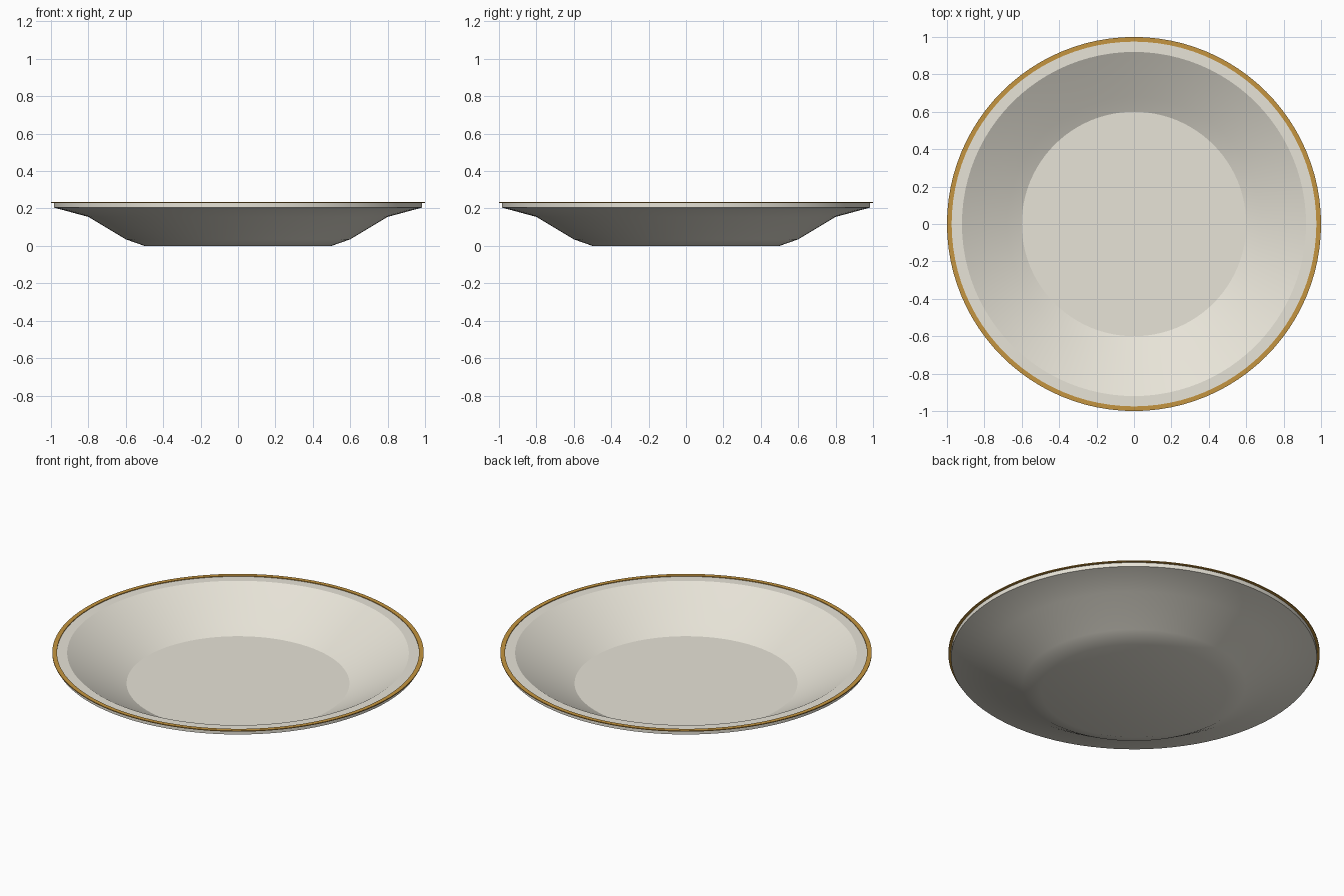
import bpy
import bmesh
import math

SEGMENTS = 96

cube = bpy.data.objects.get("Cube")
if cube:
    bpy.data.objects.remove(cube, do_unlink=True)


def make_material(name, color):
    mat = bpy.data.materials.new(name)
    mat.use_nodes = True
    mat.diffuse_color = color
    mat.node_tree.nodes["Principled BSDF"].inputs["Base Color"].default_value = color
    return mat


def lathe(name, profile, material, closed=False):
    """Spin a (radius, height) profile around the z axis."""
    bm = bmesh.new()
    verts = [bm.verts.new((r, 0, z)) for r, z in profile]
    pairs = list(zip(verts, verts[1:]))
    if closed:
        pairs.append((verts[-1], verts[0]))
    edges = [bm.edges.new(pair) for pair in pairs]
    bmesh.ops.spin(bm, geom=verts + edges, cent=(0, 0, 0), axis=(0, 0, 1),
                   angle=math.tau, steps=SEGMENTS, use_merge=True)
    bmesh.ops.remove_doubles(bm, verts=bm.verts, dist=0.0001)
    bmesh.ops.recalc_face_normals(bm, faces=bm.faces)
    mesh = bpy.data.meshes.new(name)
    bm.to_mesh(mesh)
    bm.free()
    mesh.materials.append(material)
    obj = bpy.data.objects.new(name, mesh)
    bpy.context.collection.objects.link(obj)
    bpy.ops.object.select_all(action="DESELECT")
    obj.select_set(True)
    bpy.context.view_layer.objects.active = obj
    bpy.ops.object.shade_smooth_by_angle(angle=math.radians(25))
    return obj


cream = make_material("cream ceramic", (0.82, 0.79, 0.70, 1))
gold = make_material("gold trim", (0.56, 0.30, 0.05, 1))

# Dish body: underside, flat rim, inner wall and floor
lathe("plate_body", [
    (0, 0), (0.5, 0), (0.6, 0.035), (0.8, 0.155), (0.985, 0.205),
    (0.985, 0.23), (0.92, 0.23), (0.68, 0.09), (0.6, 0.05), (0, 0.05),
], cream)

# Thin gold ring lying on the edge of the rim
lathe("gold_rim", [
    (0.975, 0.229), (1.0, 0.229), (1.0, 0.234), (0.975, 0.234),
], gold, closed=True)
